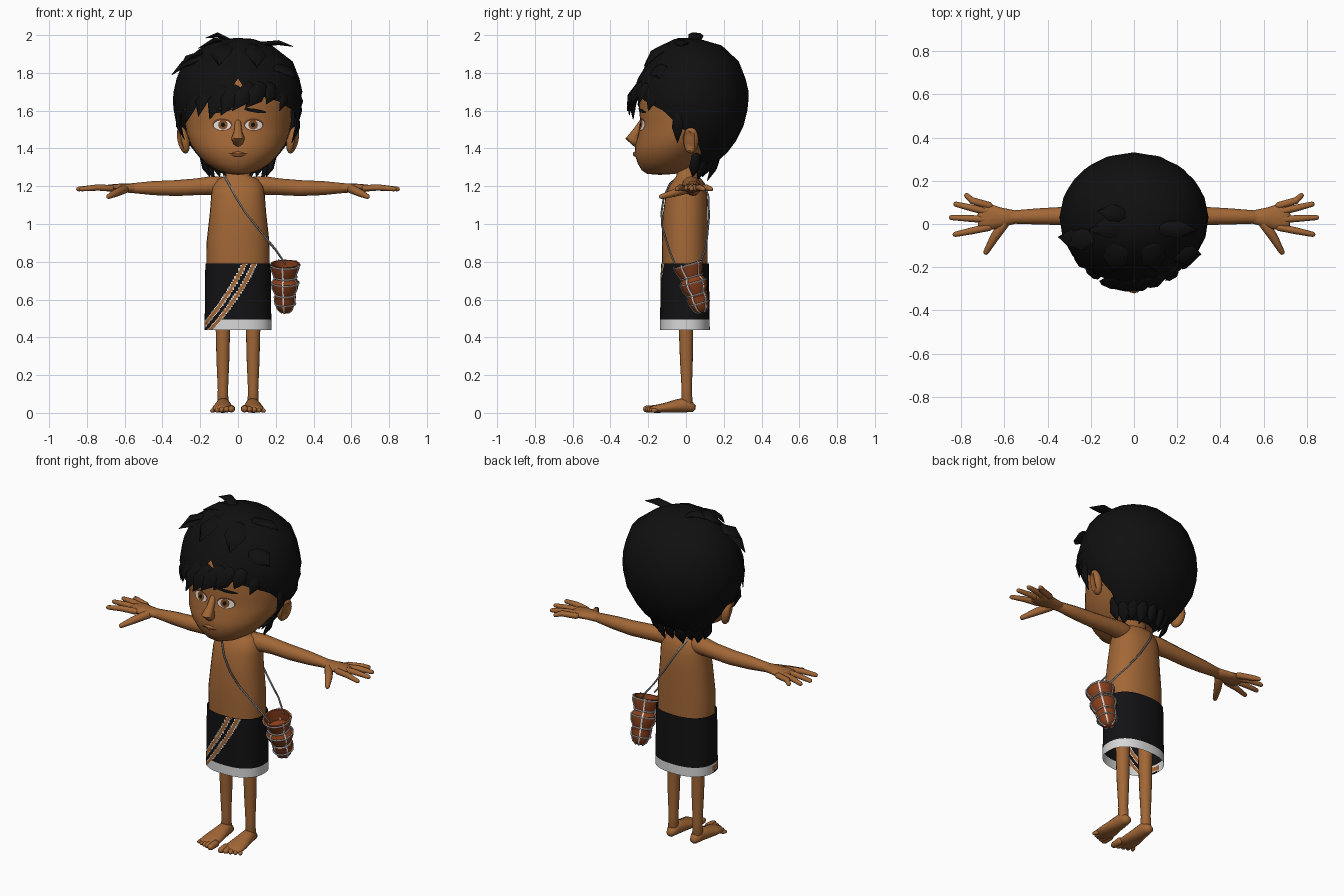
import bpy, bmesh, math
from mathutils import Vector, Matrix
from mathutils.bvhtree import BVHTree

if "Cube" in bpy.data.objects:
    bpy.data.objects.remove(bpy.data.objects["Cube"], do_unlink=True)


def material(name, r, g, b):
    m = bpy.data.materials.new(name)
    m.use_nodes = True
    m.diffuse_color = (r, g, b, 1)
    bsdf = m.node_tree.nodes["Principled BSDF"]
    bsdf.inputs["Base Color"].default_value = (r, g, b, 1)
    bsdf.inputs["Roughness"].default_value = 0.8
    return m


SKIN = material("skin brown", .36, .135, .037)
BLACK = material("hair black", .005, .005, .005)
CLOTH = material("cloth black", .006, .006, .007)
WHITE = material("trim white", .68, .68, .68)
CLAY = material("clay red", .25, .05, .012)
STRAP = material("strap grey", .2, .2, .21)
IRIS = material("iris brown", .22, .07, .015)
LIP = material("lip dark brown", .13, .04, .015)


def finish(name, bm, mats, smooth=60, recalc=True):
    bmesh.ops.remove_doubles(bm, verts=bm.verts, dist=1e-4)
    if recalc:
        bmesh.ops.recalc_face_normals(bm, faces=bm.faces)
    me = bpy.data.meshes.new(name)
    bm.to_mesh(me)
    bm.free()
    for m in mats:
        me.materials.append(m)
    ob = bpy.data.objects.new(name, me)
    bpy.context.collection.objects.link(ob)
    bpy.ops.object.select_all(action='DESELECT')
    ob.select_set(True)
    bpy.context.view_layer.objects.active = ob
    bpy.ops.object.shade_smooth_by_angle(angle=math.radians(smooth))
    return ob


def skin_rings(bm, rows, closed=True):
    grid = [[bm.verts.new(p) for p in row] for row in rows]
    n = len(rows[0])
    for a, b in zip(grid, grid[1:]):
        for i in range(n if closed else n - 1):
            j = (i + 1) % n
            bm.faces.new((a[i], a[j], b[j], b[i]))


def loft(name, rings, mat, n=24, power=1.0, smooth=60):
    """Stack of rings (z, half width, front y, back y, optional front gap in degrees)."""
    rows, gapped = [], len(rings[0]) > 4
    for z, w, f, b, *gap in rings:
        g = math.radians(gap[0]) if gap else 0
        row = []
        for i in range(n + 1 if gapped else n):
            a = g + (2 * math.pi - 2 * g) * i / n
            s, c = math.sin(a), math.cos(a)
            s, c = (math.copysign(abs(v) ** power, v) for v in (s, c))
            row.append((w * s, (f + b) / 2 - (b - f) / 2 * c, z))
        rows.append(row)
    bm = bmesh.new()
    skin_rings(bm, rows, not gapped)
    return finish(name, bm, [mat], smooth)


def tube(name, pts, mat, up=(0, 0, 1), n=10):
    """Tapered limb through points (x, y, z, side radius, optional thickness radius)."""
    pos = [Vector(p[:3]) for p in pts]
    rad = [(p[3], p[-1]) for p in pts]
    tan = [(pos[min(i + 1, len(pos) - 1)] - pos[max(i - 1, 0)]).normalized() for i in range(len(pos))]
    full = []
    for k, (p, r, t) in enumerate(zip(pos, rad, tan)):
        m = min(r)
        ends = [(1, 0), (.75, .66)]
        if k == 0:
            full += [(p - t * m * o, r, q, t) for o, q in ends]
        full.append((p, r, 1, t))
        if k == len(pos) - 1:
            full += [(p + t * m * o, r, q, t) for o, q in reversed(ends)]
    rows = []
    for p, r, q, t in full:
        side = Vector(up).cross(t).normalized()
        top = t.cross(side)
        rows.append([p + side * r[0] * q * math.cos(a) + top * r[1] * q * math.sin(a)
                     for a in (2 * math.pi * i / n for i in range(n))])
    bm = bmesh.new()
    skin_rings(bm, rows)
    return finish(name, bm, [mat])


# Head and torso
head = loft("head", [
    (1.26, 0, -.14, -.14), (1.265, .05, -.205, -.06), (1.285, .11, -.235, 0), (1.32, .168, -.255, .06),
    (1.37, .215, -.272, .12), (1.42, .25, -.268, .18), (1.48, .272, -.252, .24), (1.54, .282, -.242, .27),
    (1.62, .285, -.25, .28), (1.7, .275, -.235, .27), (1.8, .22, -.18, .2), (1.88, .1, -.1, .1),
    (1.9, 0, 0, 0)], SKIN, 40)
loft("torso", [
    (.76, 0, 0, 0), (.76, .165, -.125, .115), (.9, .167, -.128, .115), (1.05, .15, -.123, .115),
    (1.15, .142, -.108, .112), (1.2, .135, -.09, .1), (1.235, .11, -.065, .085), (1.255, .065, -.05, .06),
    (1.32, .055, -.045, .06), (1.32, 0, 0, 0)], SKIN, 28, .9)
tube("nose", [(0, -.225, 1.55, .016), (0, -.262, 1.49, .021), (0, -.285, 1.452, .036), (0, -.262, 1.435, .028)],
     SKIN, (0, -1, 0), 12)
tube("lips", [(-.04, -.258, 1.37, .01), (0, -.268, 1.37, .014), (.04, -.258, 1.37, .01)], SKIN)

# Painted face details, wrapped onto the head
bvh = BVHTree.FromObject(head, bpy.context.evaluated_depsgraph_get())


def decal(name, x, z, w, h, mat, lift, tilt=0, n=20):
    bm = bmesh.new()
    rows = []
    for q in (0, .5, 1):
        row = []
        for i in range(n):
            a = -2 * math.pi * i / n
            px = x + w * q * math.cos(a)
            pz = z + h * q * math.sin(a) + tilt * w * q * math.cos(a)
            hit = bvh.ray_cast(Vector((px, -1, pz)), Vector((0, 1, 0)))[0]
            row.append((px, hit.y - lift, pz))
        rows.append(row)
    skin_rings(bm, rows)
    bmesh.ops.remove_doubles(bm, verts=bm.verts, dist=1e-4)
    bm.normal_update()
    for f in bm.faces:
        if f.normal.y > 0:
            f.normal_flip()
    return finish(name, bm, [mat], recalc=False)


decal("mouth", 0, 1.372, .05, .004, LIP, .009)
for s, side in ((1, "left"), (-1, "right")):
    decal(side + "_eye_rim", s * .083, 1.526, .053, .033, LIP, .002)
    decal(side + "_eye_white", s * .083, 1.523, .046, .026, WHITE, .004)
    decal(side + "_iris", s * .08, 1.525, .025, .025, IRIS, .006)
    decal(side + "_pupil", s * .08, 1.525, .011, .012, BLACK, .008)
    decal(side + "_eyebrow", s * .09, 1.6, .06, .01, BLACK, .004, -s * .15)

# Ears with a hollowed outer face
for s, side in ((1, "left"), (-1, "right")):
    bm = bmesh.new()
    bmesh.ops.create_uvsphere(bm, u_segments=16, v_segments=12, radius=1)
    for v in bm.verts:
        if v.co.x > .75 and v.co.y < .4:
            v.co.x -= .5
    bm.transform(Matrix.Translation((.29, .025, 1.445)) @ Matrix.Rotation(.22, 4, 'Y')
                 @ Matrix.Rotation(-.35, 4, 'Z') @ Matrix.Diagonal((.03, .043, .073, 1)))
    bm.transform(Matrix.Diagonal((s, 1, 1, 1)))
    finish(side + "_ear", bm, [SKIN])

# Hair cap, open at the face
loft("hair_cap", [
    (1.985, 0, 0, 0, 0), (1.98, .08, -.06, .07, 0), (1.945, .18, -.13, .19, 0), (1.86, .29, -.2, .28, 0),
    (1.77, .325, -.255, .315, 0), (1.7, .342, -.28, .332, 8), (1.65, .345, -.28, .33, 38),
    (1.6, .34, -.27, .325, 60), (1.52, .325, -.26, .305, 78), (1.44, .275, -.2, .265, 96),
    (1.38, .23, -.12, .22, 100), (1.32, .18, -.06, .155, 100), (1.27, .1, -.04, .085, 100)], BLACK, 16)


def lock(i, root, tip, width, lift=.02):
    a, b = Vector(root), Vector(tip)
    out = ((a + b) / 2 - Vector((0, 0, 1.62))).normalized()
    m = (a + b) / 2 + out * lift
    tube("hair_lock_%02d" % i, [(*a, width * .8, .016), (*m, width, .014), (*b, .002, .002)], BLACK, out, 6)


# Fringe sweeping to the right, crown tufts, sideburns
locks = [((-.2, -.19, 1.7), (-.28, -.14, 1.53), .04), ((-.16, -.21, 1.71), (-.21, -.225, 1.57), .04),
         ((-.08, -.25, 1.72), (-.15, -.28, 1.555), .045), ((-.01, -.26, 1.72), (-.09, -.3, 1.575), .045),
         ((.07, -.25, 1.73), (-.03, -.31, 1.6), .045), ((.13, -.24, 1.73), (.04, -.29, 1.615), .045),
         ((.18, -.21, 1.73), (.15, -.25, 1.635), .04), ((.24, -.15, 1.71), (.22, -.2, 1.6), .035),
         ((-.02, 0, 1.96), (-.21, -.03, 1.93), .05), ((-.03, .04, 1.96), (-.17, .06, 1.985), .04),
         ((-.2, -.08, 1.88), (-.35, -.06, 1.79), .05), ((-.2, -.05, 1.9), (-.3, -.1, 1.84), .05),
         ((.12, -.02, 1.95), (.29, -.03, 1.94), .04), ((.2, -.14, 1.83), (.31, -.14, 1.77), .05),
         ((.31, -.04, 1.6), (.285, -.045, 1.43), .03), ((-.31, -.04, 1.6), (-.285, -.045, 1.45), .03),
         ((-.07, -.1, 1.94), (-.1, -.22, 1.84), .06), ((.08, -.1, 1.94), (.1, -.22, 1.83), .06)]
for i, (root, tip, width) in enumerate(locks):
    lock(i, root, tip, width, .03 if i in (8, 9) else .018)
# Nape spikes
for i in range(9):
    a = math.radians(-80 + 20 * i)
    r = .15 + .02 * math.cos(3 * a)
    lock(40 + i, (.19 * math.sin(a), .03 + .14 * math.cos(a), 1.36),
         (1.08 * r * math.sin(a), .02 + .62 * r * math.cos(a), 1.25 - .02 * (i % 2)), .032, .01)

# Arms, hands, legs and feet
for s, side in ((1, "left"), (-1, "right")):
    def limb(name, pts, up=(0, 0, 1), n=12):
        tube(side + "_" + name, [(p[0] * s, *p[1:]) for p in pts], SKIN, up, n)

    limb("arm", [(.08, .025, 1.2, .05), (.14, .03, 1.203, .05), (.22, .036, 1.197, .044), (.33, .037, 1.19, .042),
                 (.45, .035, 1.19, .037), (.57, .032, 1.19, .03, .025)])
    limb("palm", [(.55, .032, 1.19, .031, .025), (.62, .03, 1.19, .047, .024), (.67, .032, 1.19, .062, .02),
                  (.71, .033, 1.19, .06, .015)])
    fingers = [(.085, .775, .132), (.055, .825, .092), (.02, .845, .03), (-.015, .828, -.048)]
    for k, (y0, tx, ty) in enumerate(fingers):
        limb("finger_%d" % (k + 1), [(.67, y0, 1.19, .017), (.75, (y0 + ty) / 2, 1.193, .016), (tx, ty, 1.185, .012)])
    limb("thumb", [(.6, .005, 1.185, .024), (.645, -.06, 1.165, .021), (.685, -.13, 1.145, .013)])
    limb("leg", [(.08, 0, .7, .045), (.08, 0, .44, .038), (.08, .002, .28, .034), (.08, .004, .12, .027),
                 (.08, .005, .05, .03)], (0, 1, 0), 16)
    limb("foot", [(.078, .025, .03, .03, .028), (.078, 0, .042, .037, .04), (.079, -.05, .036, .044, .035),
                  (.08, -.11, .027, .055, .026), (.081, -.17, .02, .057, .02)], (0, 0, 1), 16)
    for k in range(5):
        x, r = .035 + .0235 * k, .02 - .002 * k
        limb("toe_%d" % (k + 1), [(x, -.16, r + .002, r), (x + .002 * k, -.21 + .009 * k, r, r * .9)])

# Shorts: open tube with hem and curved diagonal stripes coloured by rule
bm = bmesh.new()
cols, levels, top, low = 160, 58, .79, .44
rows = []
for k in range(levels + 1):
    z = top + (low - top) * k / levels
    w, d = .173 + .004 * k / levels, .127 + .005 * k / levels
    ring = []
    for i in range(cols):
        a = 2 * math.pi * i / cols
        c, t = math.cos(a), math.sin(a)
        ring.append((w * math.copysign(abs(c) ** .85, c), -.006 + d * math.copysign(abs(t) ** .85, t), z))
    rows.append(ring)
skin_rings(bm, rows)
for f in bm.faces:
    c = f.calc_center_median()
    t = top - c.z
    d = abs(c.x - (.06 - .447 * t - .63 * t * t))
    if c.z < .492:
        f.material_index = 1
    if c.y < 0:
        if .016 < d < .038:
            f.material_index = 2
        elif .011 < d < .043:
            f.material_index = 1
        elif d < .011:
            f.material_index = 0
finish("shorts", bm, [CLOTH, WHITE, SKIN])

# Hanging stack of three clay pots, bound with rope
place = Matrix.Translation((.25, .085, .53)) @ Matrix.Rotation(.28, 4, 'X')
profile = [(0, .2), (.06, .205), (.068, .27), (.078, .27), (.076, .245), (.056, .195), (.06, .185), (.072, .17),
           (.068, .135), (.05, .1), (.057, .09), (.054, .06), (.04, .02), (.02, .002), (0, 0)]
bm = bmesh.new()
skin_rings(bm, [[place @ Vector((r * math.cos(a), r * math.sin(a), h))
                 for a in (2 * math.pi * i / 20 for i in range(20))] for r, h in profile])
finish("clay_pots", bm, [CLAY], 40)
for k, (r, h) in enumerate([(.078, .262), (.062, .197), (.073, .165), (.054, .1), (.055, .05)]):
    bpy.ops.mesh.primitive_torus_add(major_segments=24, minor_segments=6, major_radius=r, minor_radius=.004,
                                     location=place @ Vector((0, 0, h)), rotation=place.to_euler())
    bpy.context.object.name = "pot_rope_ring_%d" % k
    bpy.context.object.data.materials.append(WHITE)
for k in range(5):
    a = 2 * math.pi * k / 5 - .5
    path = [(*(place @ Vector((r * math.cos(a), r * math.sin(a), h))), .005) for r, h in profile[3:-1]]
    tube("pot_rope_%d" % k, path, WHITE, place.to_3x3() @ Vector((-math.sin(a), math.cos(a), 0)), 6)

# Strap over the right shoulder
tube("strap", [(.25, -.06, .79, .005), (.2, -.09, .865, .005), (.1, -.126, .985, .005), (.04, -.13, 1.06, .005),
               (-.01, -.118, 1.14, .005), (-.05, -.085, 1.215, .005), (-.075, -.03, 1.258, .005),
               (-.075, .035, 1.262, .005), (-.05, .095, 1.215, .005), (-.01, .118, 1.15, .005),
               (.06, .122, 1.04, .005), (.14, .112, .93, .005), (.2, .1, .86, .005), (.25, .075, .79, .005)],
     STRAP, (1, 0, 0), 6)
